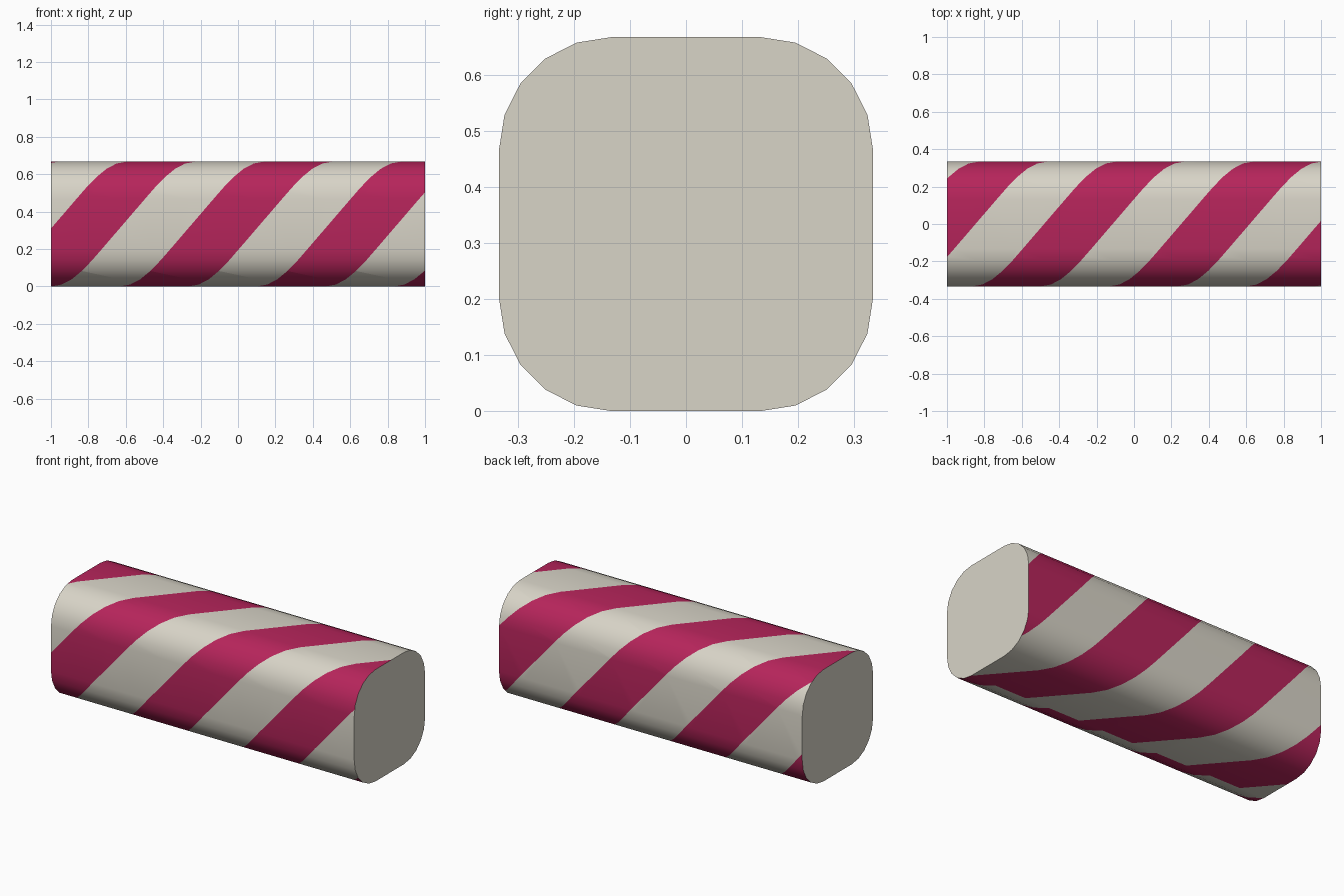
import bpy, bmesh, math

if "Cube" in bpy.data.objects:
    bpy.data.objects.remove(bpy.data.objects["Cube"])

HALF, RAD, SEG = 1 / 3, 0.2, 5            # section half width, corner radius, corner steps
PERIOD, SLOPE, START = 0.733, 0.86, -0.63  # stripe repeat along x, lean, offset at the seam


def material(name, rgb):
    m = bpy.data.materials.new(name)
    m.diffuse_color = (*rgb, 1)
    m.use_nodes = True
    m.node_tree.nodes["Principled BSDF"].inputs["Base Color"].default_value = m.diffuse_color
    return m


# Rounded square section in (y, z), starting at the seam under the front edge
ring = []
for c, (sy, sz) in enumerate([(-1, -1), (-1, 1), (1, 1), (1, -1)]):
    for i in range(SEG + 1):
        a = math.radians(-90 - 90 * c - 90 * i / SEG)
        ring.append((sy * (HALF - RAD) + RAD * math.cos(a),
                     HALF + sz * (HALF - RAD) + RAD * math.sin(a)))
ring.append(ring[0])
dist = [0.0]
for p, q in zip(ring, ring[1:]):
    dist.append(dist[-1] + math.dist(p, q))


def cut(bm, co, no):
    geom = bm.verts[:] + bm.edges[:] + bm.faces[:]
    bmesh.ops.bisect_plane(bm, geom=geom, dist=1e-5, plane_co=co, plane_no=no)


# Unrolled skin: x along the bar, y around the section
bm = bmesh.new()
rows = [[bm.verts.new((x, s, 0)) for x in (-1, 1)] for s in dist]
for a, b in zip(rows, rows[1:]):
    bm.faces.new((a[0], a[1], b[1], b[0]))

# Slanted cuts along the stripe edges
for n in range(-7, 6):
    cut(bm, (START + n * PERIOD / 2, 0, 0), (1, -SLOPE, 0))

# Colour every other band
for f in bm.faces:
    c = f.calc_center_median()
    phase = (c.x - SLOPE * c.y - START) / PERIOD
    f.material_index = 1 if phase % 1 < 0.5 else 0

# Matching cuts so both sides of the seam join cleanly
seam = {round(v.co.x, 5) for v in bm.verts
        if (v.co.y < 1e-4 or v.co.y > dist[-1] - 1e-4) and abs(v.co.x) < 0.9999}
for x in sorted(seam):
    cut(bm, (x, 0, 0), (1, 0, 0))

# Roll the skin up around the section
for v in bm.verts:
    s = v.co.y
    i = 0
    while i < len(dist) - 2 and s > dist[i + 1]:
        i += 1
    t = (s - dist[i]) / (dist[i + 1] - dist[i])
    p, q = ring[i], ring[i + 1]
    v.co = (v.co.x, p[0] + (q[0] - p[0]) * t, p[1] + (q[1] - p[1]) * t)
bmesh.ops.remove_doubles(bm, verts=bm.verts[:], dist=1e-4)

# Flat end caps
for end in (-1, 1):
    rim = [e for e in bm.edges if e.is_boundary
           and all(abs(v.co.x - end) < 1e-4 for v in e.verts)]
    for f in bmesh.ops.holes_fill(bm, edges=rim, sides=0)["faces"]:
        f.material_index = 0
bmesh.ops.recalc_face_normals(bm, faces=bm.faces[:])

mesh = bpy.data.meshes.new("striped_bar")
bm.to_mesh(mesh)
bm.free()
bar = bpy.data.objects.new("striped_bar", mesh)
bpy.context.collection.objects.link(bar)
mesh.materials.append(material("cream", (0.69, 0.66, 0.575)))
mesh.materials.append(material("raspberry", (0.47, 0.018, 0.105)))
bpy.context.view_layer.objects.active = bar
bar.select_set(True)
bpy.ops.object.shade_smooth_by_angle(angle=math.radians(30))
